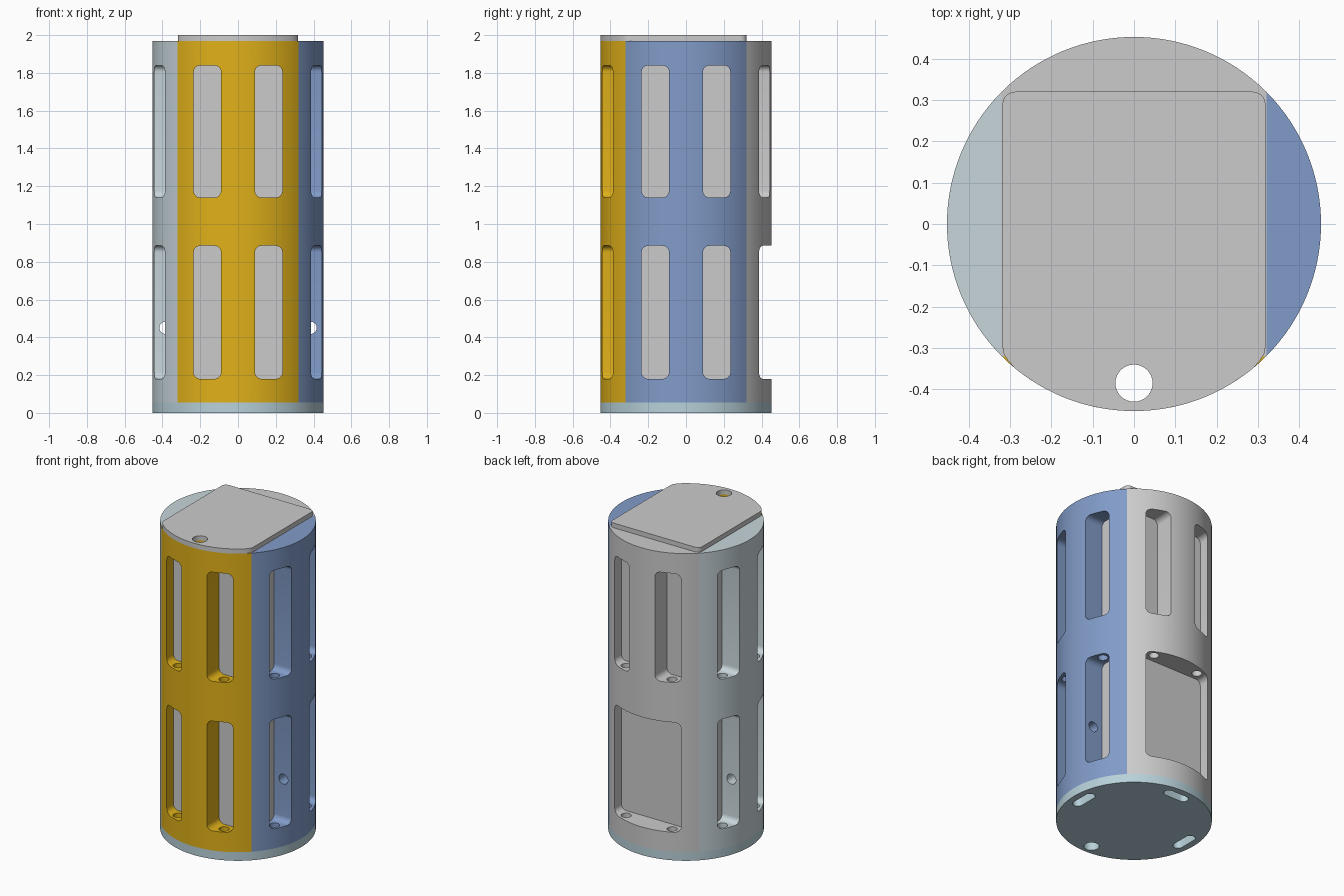
import bpy, bmesh, math
from mathutils import Matrix

if "Cube" in bpy.data.objects:
    bpy.data.objects.remove(bpy.data.objects["Cube"])

R, H = 0.4525, 0.32          # outer radius, half width of square core
BASE, TOP = 0.055, 1.97      # panel bottom and top


def material(name, rgb):
    m = bpy.data.materials.new(name)
    m.diffuse_color = (*rgb, 1)
    m.use_nodes = True
    m.node_tree.nodes["Principled BSDF"].inputs["Base Color"].default_value = m.diffuse_color
    return m


def prism(name, pts, a, b, axis='Z', mat=None):
    """Extrude a 2D outline from a to b; axis Y treats the outline as x,z."""
    bm = bmesh.new()
    place = (lambda p, t: (p[0], p[1], t)) if axis == 'Z' else \
            (lambda p, t: (p[0], t, p[1])) if axis == 'Y' else \
            (lambda p, t: (t, p[0], p[1]))
    face = bm.faces.new([bm.verts.new(place(p, a)) for p in pts])
    ext = bmesh.ops.extrude_face_region(bm, geom=[face])['geom']
    shift = [y - x for x, y in zip(place((0, 0), a), place((0, 0), b))]
    bmesh.ops.translate(bm, vec=shift,
                        verts=[g for g in ext if isinstance(g, bmesh.types.BMVert)])
    bmesh.ops.recalc_face_normals(bm, faces=bm.faces)
    me = bpy.data.meshes.new(name)
    bm.to_mesh(me)
    bm.free()
    ob = bpy.data.objects.new(name, me)
    bpy.context.collection.objects.link(ob)
    if mat:
        me.materials.append(mat)
    return ob


def arc(cx, cy, r, d0, d1, n):
    return [(cx + r * math.cos(math.radians(d0 + (d1 - d0) * i / n)),
             cy + r * math.sin(math.radians(d0 + (d1 - d0) * i / n))) for i in range(n + 1)]


def circle(cx, cy, r, n=32):
    return arc(cx, cy, r, 0, 360, n)[:-1]


def rounded(x0, x1, y0, y1, r):
    pts = []
    for k, (cx, cy) in enumerate([(x1 - r, y1 - r), (x0 + r, y1 - r),
                                  (x0 + r, y0 + r), (x1 - r, y0 + r)]):
        pts += arc(cx, cy, r, 90 * k, 90 * k + 90, 6)
    return pts


def cut(ob, cutters):
    for c in cutters:
        c.hide_render = True
        m = ob.modifiers.new('cut', 'BOOLEAN')
        m.object, m.operation, m.solver = c, 'DIFFERENCE', 'EXACT'
    deps = bpy.context.evaluated_depsgraph_get()
    me = bpy.data.meshes.new_from_object(ob.evaluated_get(deps))
    ob.modifiers.clear()
    ob.data = me
    for c in cutters:
        bpy.data.objects.remove(c)


def smooth(ob):
    bpy.ops.object.select_all(action='DESELECT')
    ob.select_set(True)
    bpy.context.view_layer.objects.active = ob
    bpy.ops.object.shade_smooth_by_angle(angle=math.radians(30))


yellow = material('yellow', (0.75, 0.44, 0.01))
blue = material('blue', (0.22, 0.33, 0.58))
pale = material('pale_grey_blue', (0.58, 0.67, 0.71))
base_mat = material('pale_blue', (0.48, 0.64, 0.70))

LOW, HIGH = (0.18, 0.885), (1.14, 1.84)   # heights of the two rows of windows


# Curved side panels, each built at the front and turned into place
def panel(name, turn, mat, wide=False, cross_hole=False, pipe=False):
    ob = prism(name, arc(0, 0, R, 225, 315, 32), BASE, TOP, mat=mat)
    cs = []
    for row in (LOW, HIGH):
        spans = [(-0.235, 0.235)] if wide and row == LOW else [(-0.235, -0.09), (0.09, 0.235)]
        for x0, x1 in spans:
            cs.append(prism('window_cutter', rounded(x0, x1, *row, 0.035), -0.6, -0.2, 'Y'))
    for s in (-1, 1):         # bolt holes in window sills
        for z0, z1 in ((0.02, 0.3), (0.8, 1.25)):
            cs.append(prism('bolt_cutter', circle(s * 0.163, -0.373, 0.03, 20), z0, z1))
    if cross_hole:
        cs.append(prism('cross_cutter', circle(-0.385, 0.45, 0.032, 24), -0.13, 0.13, 'X'))
    if pipe:
        cs.append(prism('pipe_cutter', circle(0, -0.385, 0.045), -0.1, 2.1))
    cut(ob, cs)
    ob.data.transform(Matrix.Rotation(math.radians(turn), 4, 'Z'))
    smooth(ob)


panel('front_panel', 0, yellow, pipe=True)
panel('right_panel', 90, blue, cross_hole=True)
panel('back_panel', 180, None, wide=True)
panel('left_panel', 270, pale, cross_hole=True)

# Square inner core
prism('inner_core', [(-H, -H), (H, -H), (H, H), (-H, H)], BASE, TOP)

# Base disc with three slots and the pipe hole
base = prism('base_disc', circle(0, 0, R, 128), 0, BASE, mat=base_mat)
cs = [prism('pipe_cutter', circle(0, -0.385, 0.045), -0.1, 0.2)]
for turn in (90, 180, 270):
    c = prism('slot_cutter', rounded(-0.085, 0.085, -0.41, -0.35, 0.0295), -0.1, 0.2)
    c.data.transform(Matrix.Rotation(math.radians(turn), 4, 'Z'))
    cs.append(c)
cut(base, cs)
smooth(base)

# Lid: straight sides, curved front edge, eased corners
w, r = 0.318, 0.03
outline = arc(w - r, H - r, r, 0, 90, 6) + arc(-w + r, H - r, r, 90, 180, 6)
outline += [(-w, -0.297), (-0.315, -0.314), (-0.306, -0.329)]
outline += arc(0, 0, R, 230.2, 309.8, 32)
outline += [(0.306, -0.329), (0.315, -0.314), (w, -0.297)]
lid = prism('lid', outline, TOP, 2.0)
cut(lid, [prism('pipe_cutter', circle(0, -0.385, 0.045), 1.9, 2.1)])
smooth(lid)
